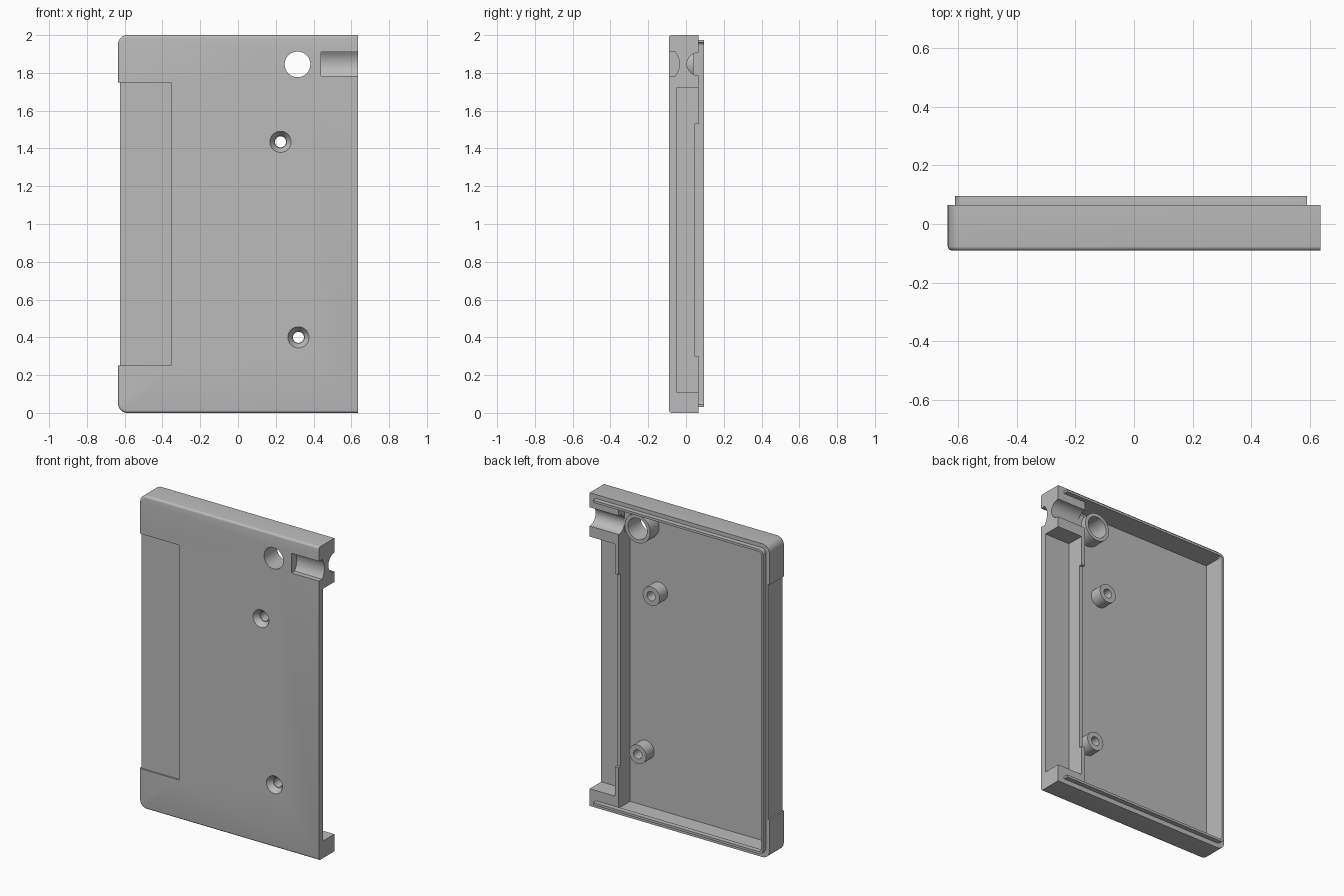
import bpy, bmesh, math
from mathutils import Matrix, Vector

cube = bpy.data.objects.get("Cube")
if cube:
    bpy.data.objects.remove(cube)

grey = bpy.data.materials.new("plain grey")
grey.use_nodes = True
grey.diffuse_color = (0.5, 0.5, 0.5, 1)
grey.node_tree.nodes["Principled BSDF"].inputs["Base Color"].default_value = (0.5, 0.5, 0.5, 1)

FRONT, FLOOR, RIM, LIP_TOP = -0.09, -0.05, 0.065, 0.095
SIDE, HEIGHT = 0.635, 2.0


def finish(name, bm):
    bmesh.ops.recalc_face_normals(bm, faces=bm.faces)
    mesh = bpy.data.meshes.new(name)
    bm.to_mesh(mesh)
    bm.free()
    mesh.materials.append(grey)
    obj = bpy.data.objects.new(name, mesh)
    bpy.context.collection.objects.link(obj)
    return obj


def prism_bm(points, a, b, axis="y"):
    """Extrude an (x, z) outline along y, or a (y, z) outline along x."""
    bm = bmesh.new()
    place = (lambda p, t: (p[0], t, p[1])) if axis == "y" else (lambda p, t: (t, p[0], p[1]))
    face = bm.faces.new([bm.verts.new(place(p, a)) for p in points])
    out = bmesh.ops.extrude_face_region(bm, geom=[face])
    verts = [g for g in out["geom"] if isinstance(g, bmesh.types.BMVert)]
    bmesh.ops.translate(bm, verts=verts, vec=Vector(place((0, 0), b - a)))
    return bm


def prism(name, points, a, b, axis="y"):
    return finish(name, prism_bm(points, a, b, axis))


def box(name, x0, x1, y0, y1, z0, z1):
    return prism(name, [(x0, z0), (x1, z0), (x1, z1), (x0, z1)], y0, y1)


def arc(cx, cz, r, start, end, n):
    angles = [math.radians(start + (end - start) * i / n) for i in range(n + 1)]
    return [(cx + r * math.cos(t), cz + r * math.sin(t)) for t in angles]


def rounded_outline(x0, x1, z0, z1, r):
    """Rectangle with both left corners rounded."""
    return ([(x1, z0), (x1, z1)] + arc(x0 + r, z1 - r, r, 90, 180, 8)
            + arc(x0 + r, z0 + r, r, 180, 270, 8))


def cone(name, x, z, y0, y1, r0, r1):
    """Round solid along y, radius r0 at y0 and r1 at y1."""
    bm = bmesh.new()
    bmesh.ops.create_cone(bm, cap_ends=True, segments=40, radius1=r0, radius2=r1, depth=y1 - y0)
    bm.transform(Matrix.Translation((x, (y0 + y1) / 2, z)) @ Matrix.Rotation(-math.pi / 2, 4, "X"))
    return finish(name, bm)


def cut(obj, cutters):
    bpy.context.view_layer.objects.active = obj
    for c in cutters:
        c.hide_render = True
        mod = obj.modifiers.new("cut", "BOOLEAN")
        mod.operation, mod.solver, mod.object = "DIFFERENCE", "EXACT", c
        bpy.ops.object.modifier_apply(modifier=mod.name)
        bpy.data.objects.remove(c)


# Solid case block with softened front edges
bm = prism_bm(rounded_outline(-SIDE, SIDE, 0, HEIGHT, 0.05), FRONT, RIM)
edges = [e for e in bm.edges if all(abs(v.co.y - FRONT) < 1e-5 for v in e.verts)
         and not all(v.co.x > SIDE - 1e-4 for v in e.verts)]
bmesh.ops.recalc_face_normals(bm, faces=bm.faces)
bmesh.ops.bevel(bm, geom=edges, offset=0.014, segments=4, profile=0.5, affect="EDGES")
case = finish("case_shell", bm)

screws = [(0.225, 1.435), (0.32, 0.4)]
port = (0.315, 1.845)
CHANNEL_Z = 1.847

# Main cavity, open side shelf, and lowered part of the divider
cutters = [
    box("cavity", -0.595, 0.43, FLOOR, 0.2, 0.04, 1.96),
    box("shelf", 0.455, 0.7, FLOOR, 0.2, 0.11, 1.72),
    box("divider_notch", 0.42, 0.47, 0.045, 0.2, 0.3, 1.53),
]
# Shallow grip band wrapping the left front and side
cutters += [
    box("band_front", -0.7, -0.355, -0.2, FRONT + 0.009, 0.25, 1.75),
    box("band_side", -0.7, -SIDE + 0.01, -0.2, 0.2, 0.25, 1.75),
]
# Round port, screw holes and countersinks
cutters.append(cone("port_hole", *port, -0.2, 0, 0.068, 0.068))
for x, z in screws:
    cutters.append(cone("screw_hole", x, z, -0.2, 0, 0.029, 0.029))
    cutters.append(cone("countersink", x, z, FRONT - 0.01, FLOOR - 0.005, 0.063, 0.032))
# Curved pocket in the front and half-round channel in the back
pocket = [(-0.2, 1.785), (-0.2, 1.912)] + arc(-0.135, CHANNEL_Z, 0.1, 39, -39, 10)
cutters.append(prism("front_pocket", pocket, 0.44, 0.7, "x"))
cutters.append(prism("back_channel", arc(RIM, CHANNEL_Z, 0.06, 0, 350, 35), 0.4, 0.7, "x"))
cut(case, cutters)

# Thin locating lip around three sides
lip = prism("locating_lip", rounded_outline(-0.61, 0.59, 0.03, 1.975, 0.03), RIM - 0.002, LIP_TOP)
cut(lip, [prism("lip_inside", rounded_outline(-0.595, 0.7, 0.045, 1.96, 0.015), 0, 0.2)])


def tube(name, x, z, y1, outer, inner):
    obj = cone(name, x, z, FLOOR - 0.002, y1, outer, outer)
    cut(obj, [cone("bore", x, z, -0.2, 0.2, inner, inner)])
    return obj


# Screw bosses, port collar and the bridge to the collar
parts = [case, lip, tube("port_collar", *port, 0.04, 0.09, 0.068)]
for name, (x, z) in zip(("upper_screw_boss", "lower_screw_boss"), screws):
    parts.append(tube(name, x, z, 0.03, 0.06, 0.029))
parts.append(box("collar_bridge", 0.39, 0.432, FLOOR - 0.002, 0.004, 1.785, 1.91))

for obj in parts:
    bpy.ops.object.select_all(action="DESELECT")
    obj.select_set(True)
    bpy.context.view_layer.objects.active = obj
    bpy.ops.object.shade_smooth_by_angle(angle=math.radians(30))
